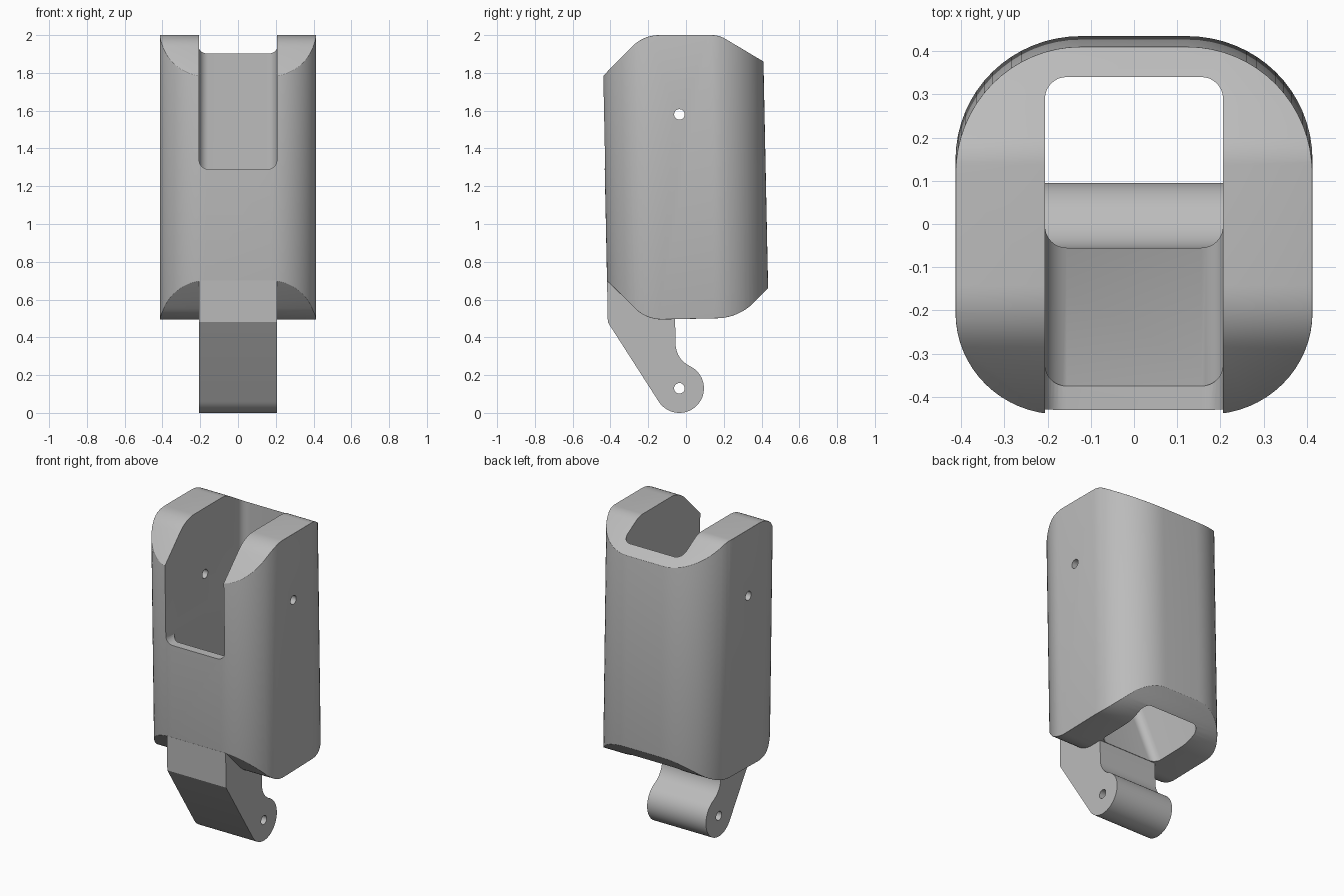
import bpy, bmesh
from math import sin, cos, pi, radians
from mathutils import Vector

if "Cube" in bpy.data.objects:
    bpy.data.objects.remove(bpy.data.objects["Cube"])

grey = bpy.data.materials.new("plain grey")
grey.use_nodes = True
grey.diffuse_color = (0.5, 0.5, 0.5, 1)
grey.node_tree.nodes["Principled BSDF"].inputs["Base Color"].default_value = (0.5, 0.5, 0.5, 1)


def rounded(corners, steps=8):
    """Outline from (a, b, radius) corners."""
    out = []
    for i, (a, b, r) in enumerate(corners):
        p = Vector((a, b))
        if r == 0:
            out.append(p)
            continue
        u = (Vector(corners[i - 1][:2]) - p).normalized()
        v = (Vector(corners[(i + 1) % len(corners)][:2]) - p).normalized()
        half = u.angle(v) / 2
        centre = p + (u + v).normalized() * (r / sin(half))
        reach = r * cos(half) / sin(half)
        start, end = p + u * reach - centre, p + v * reach - centre
        total = pi - 2 * half
        for k in range(steps + 1):
            t = k / steps
            out.append(centre + (start * sin((1 - t) * total) + end * sin(t * total)) / sin(total))
    return out


def loft(name, rings):
    """Closed solid through rings with equal point counts."""
    bm = bmesh.new()
    loops = [[bm.verts.new(p) for p in ring] for ring in rings]
    n = len(loops[0])
    for low, high in zip(loops, loops[1:]):
        for i in range(n):
            j = (i + 1) % n
            bm.faces.new((low[i], low[j], high[j], high[i]))
    bm.faces.new(loops[0][::-1])
    bm.faces.new(loops[-1])
    bmesh.ops.recalc_face_normals(bm, faces=bm.faces)
    mesh = bpy.data.meshes.new(name)
    bm.to_mesh(mesh)
    bm.free()
    mesh.materials.append(grey)
    obj = bpy.data.objects.new(name, mesh)
    bpy.context.collection.objects.link(obj)
    return obj


def prism_x(name, outline, half):
    return loft(name, [[(x, a, b) for a, b in outline] for x in (-half, half)])


def select(obj):
    bpy.ops.object.select_all(action='DESELECT')
    obj.select_set(True)
    bpy.context.view_layer.objects.active = obj


def boolean(obj, cutter, operation='DIFFERENCE'):
    mod = obj.modifiers.new("cut", 'BOOLEAN')
    mod.object, mod.operation, mod.solver = cutter, operation, 'EXACT'
    select(obj)
    bpy.ops.object.modifier_apply(modifier=mod.name)
    bpy.data.objects.remove(cutter)


def pin_hole(obj, y, z):
    ring = [(y + 0.028 * cos(k * pi / 12), z + 0.028 * sin(k * pi / 12)) for k in range(24)]
    boolean(obj, prism_x("pin_cutter", ring, 1))


def box_ring(x, front, back, r):
    return rounded([(-x, front, r), (x, front, r), (x, back, r), (-x, back, r)])


# Housing: leaning rounded column trimmed by the side profile
section = rounded([(-0.413, -0.426, 0.24), (0.413, -0.426, 0.24),
                   (0.413, 0.426, 0.29), (-0.413, 0.426, 0.29)], 16)
housing = loft("housing", [[(a, b - 0.0034 - 0.0205 * (z - 1.25), z) for a, b in section]
                           for z in (0.2, 2.3)])
profile = rounded([(-0.6, 1.62, 0), (-0.226, 2.0, 0.2), (0.175, 2.0, 0.14), (0.6, 1.747, 0),
                   (0.6, 0.825, 0), (0.278, 0.503, 0.28), (-0.21, 0.493, 0.2), (-0.6, 0.882, 0)])
boolean(housing, prism_x("trim", profile, 0.6), 'INTERSECT')

# Soft outer edges
bevel = housing.modifiers.new("soft_edges", 'BEVEL')
bevel.width, bevel.segments = 0.014, 3
bevel.limit_method, bevel.angle_limit = 'ANGLE', radians(28)
select(housing)
bpy.ops.object.modifier_apply(modifier=bevel.name)

# Inner cavity, narrowing downwards along a sloped front wall
levels = [(0.3, -0.055), (0.5, -0.055), (1.29, -0.375), (2.3, -0.375)]
cavity = loft("cavity_cutter", [[(a, b, z) for a, b in box_ring(0.206, front, 0.34, 0.05)]
                                for z, front in levels])
boolean(housing, cavity)

# Front slot, open at the top
slot = box_ring(0.2062, 1.29, 2.3, 0.05)
boolean(housing, loft("slot_cutter", [[(a, y, b) for a, b in slot] for y in (-0.8, 0.0)]))
pin_hole(housing, -0.035, 1.58)

# Lower arm with a round pivot end
arm = [(-0.14, 0.7), (-0.418, 0.7), (-0.414, 0.48)]
for k in range(33):
    t = radians(212.8 + (425 - 212.8) * k / 32)
    arm.append((-0.035 + 0.13 * cos(t), 0.13 + 0.13 * sin(t)))
for k in range(1, 13):
    t = radians(245 - 65 * k / 12)
    arm.append((0.075 + 0.13 * cos(t), 0.366 + 0.13 * sin(t)))
arm.append((-0.058, 0.5))
pivot_arm = prism_x("pivot_arm", arm, 0.206)
pin_hole(pivot_arm, -0.035, 0.13)

for obj in (housing, pivot_arm):
    select(obj)
    bpy.ops.object.shade_smooth_by_angle(angle=radians(28))
